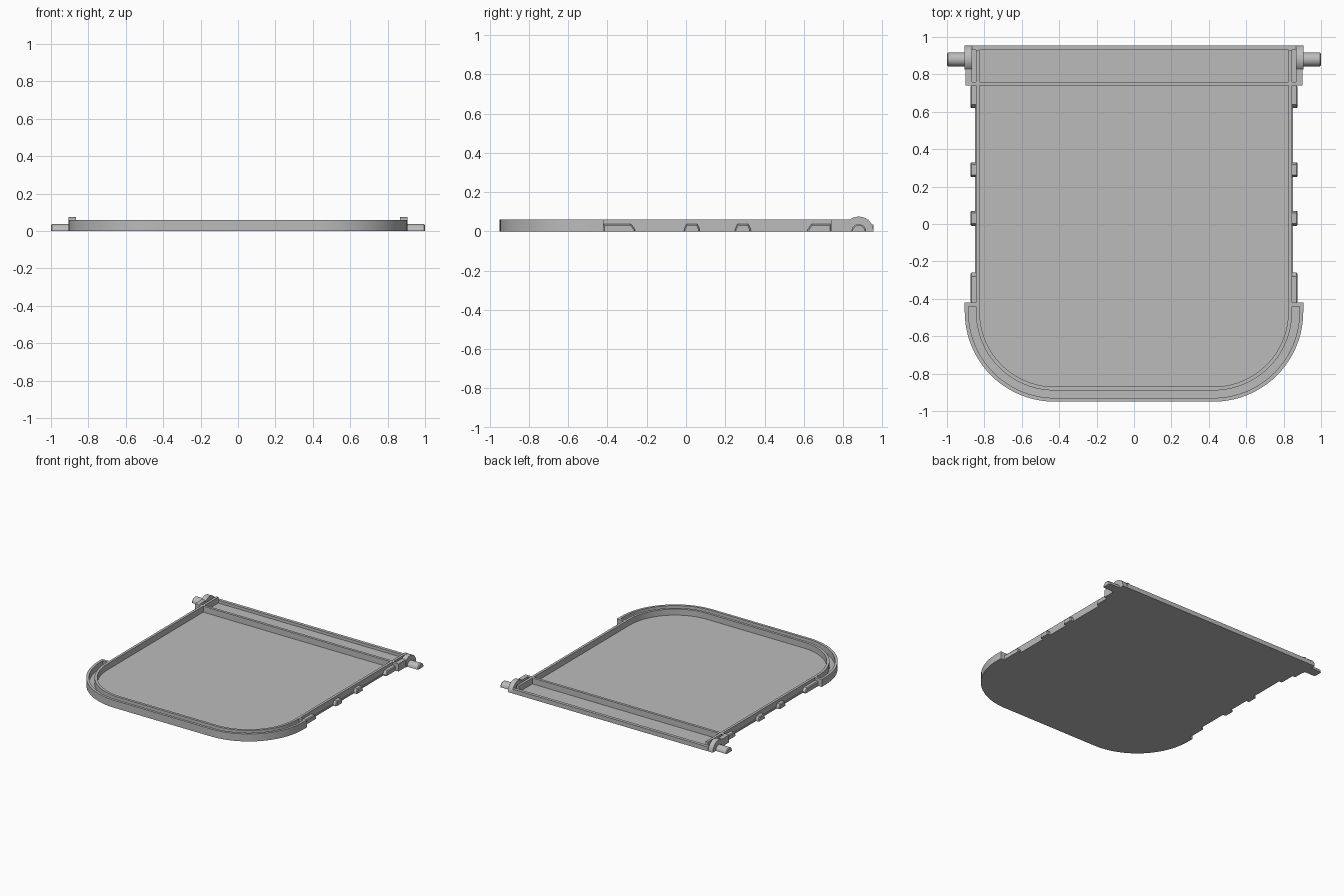
import bpy, bmesh, math

cube = bpy.data.objects.get("Cube")
if cube:
    bpy.data.objects.remove(cube, do_unlink=True)

grey = bpy.data.materials.new("plain grey")
grey.use_nodes = True
grey.diffuse_color = (0.5, 0.5, 0.5, 1)
grey.node_tree.nodes["Principled BSDF"].inputs["Base Color"].default_value = (0.5, 0.5, 0.5, 1)

HEIGHT, FLOOR, BACK = 0.06, 0.012, 0.955


def prism(name, outline, low, high, axis="z", chamfer=0.0):
    """Extrude a 2D outline along z, or a (y, z) outline along x."""
    place = (lambda a, b, t: (a, b, t)) if axis == "z" else (lambda a, b, t: (t, a, b))
    bm = bmesh.new()
    base = bm.faces.new([bm.verts.new(place(a, b, low)) for a, b in outline])
    top = bmesh.ops.extrude_face_region(bm, geom=[base])["geom"]
    verts = [v for v in top if isinstance(v, bmesh.types.BMVert)]
    shift = high - low
    bmesh.ops.translate(bm, verts=verts, vec=place(0, 0, shift))
    if chamfer:
        edges = [e for e in bm.edges if e.verts[0] in verts and e.verts[1] in verts
                 and max(v.co.z for v in e.verts) > 0.001]
        bmesh.ops.bevel(bm, geom=edges, offset=chamfer, segments=1, affect="EDGES")
    bmesh.ops.recalc_face_normals(bm, faces=bm.faces)
    mesh = bpy.data.meshes.new(name)
    bm.to_mesh(mesh)
    bm.free()
    mesh.materials.append(grey)
    obj = bpy.data.objects.new(name, mesh)
    bpy.context.collection.objects.link(obj)
    bpy.ops.object.select_all(action="DESELECT")
    obj.select_set(True)
    bpy.context.view_layer.objects.active = obj
    bpy.ops.object.shade_smooth_by_angle(angle=math.radians(30))
    return obj


def box(name, x0, x1, y0, y1, z0, z1):
    return prism(name, [(x0, y0), (x1, y0), (x1, y1), (x0, y1)], z0, z1)


def mirrored(obj):
    obj.modifiers.new("Mirror", "MIRROR").use_axis[0] = True


def u_path(inset, end_y, steps=20):
    """U-shaped path with two rounded front corners, open at end_y."""
    cx, cy, r = 0.425, -0.47, 0.48 - inset
    arc = [(cx + r * math.cos(a), cy - r * math.sin(a))
           for a in (math.pi / 2 * i / steps for i in range(steps + 1))]
    right = [(cx + r, end_y)] + arc
    return right + [(-x, y) for x, y in reversed(right)]


# Base panel, wide at the rounded front and narrower along the sides
prism("base_panel", [(0.85, BACK), (0.85, -0.42)] + u_path(0, -0.42)
      + [(-0.85, -0.42), (-0.85, BACK)], 0, FLOOR)

# Outer front rim and the inner wall that runs back along both sides
prism("front_rim", u_path(0, -0.42) + u_path(0.02, -0.42)[::-1], 0, HEIGHT)
prism("inner_wall", u_path(0.06, 0.93) + u_path(0.08, 0.93)[::-1], 0, HEIGHT)
mirrored(box("rim_end", 0.845, 0.885, -0.44, -0.42, 0, HEIGHT))

# Rear cross wall and low back lip
box("cross_wall", -0.825, 0.825, 0.74, 0.76, 0, HEIGHT)
box("back_lip", -0.865, 0.865, 0.93, BACK, 0, 0.035)

# Hinge corners: pocket, arm, rounded ear and half-round pin
pin_y = 0.88
mirrored(box("pocket_floor", 0.845, 0.87, 0.74, BACK, 0, FLOOR))
mirrored(box("pocket_front", 0.845, 0.87, 0.74, 0.76, 0, HEIGHT))
mirrored(box("hinge_arm", 0.865, 0.9, 0.74, 0.83, 0, HEIGHT))


def half_round(r, steps=24):
    return [(pin_y + r * math.cos(math.pi * i / steps), r * math.sin(math.pi * i / steps))
            for i in range(steps + 1)]


ear = [(max(0.825, y), z) for y, z in half_round(0.075)]
mirrored(prism("hinge_ear", ear, 0.865, 0.905, "x"))
mirrored(prism("hinge_pin", half_round(0.037), 0.9, 1.0, "x", chamfer=0.006))

# Snap tabs along the sides, with sloping ends
for i, (y0, y1, s0, s1) in enumerate([(-0.42, -0.26, 0, 0.02), (-0.01, 0.07, 0.012, 0.012),
                                      (0.25, 0.33, 0.012, 0.012), (0.62, 0.74, 0.02, 0)]):
    tab = [(y0, 0), (y1, 0), (y1, 0.01), (y1 - s1, 0.037), (y0 + s0, 0.037), (y0, 0.01)]
    mirrored(prism("side_tab_%d" % (i + 1), tab, 0.84, 0.875, "x", chamfer=0.006))
